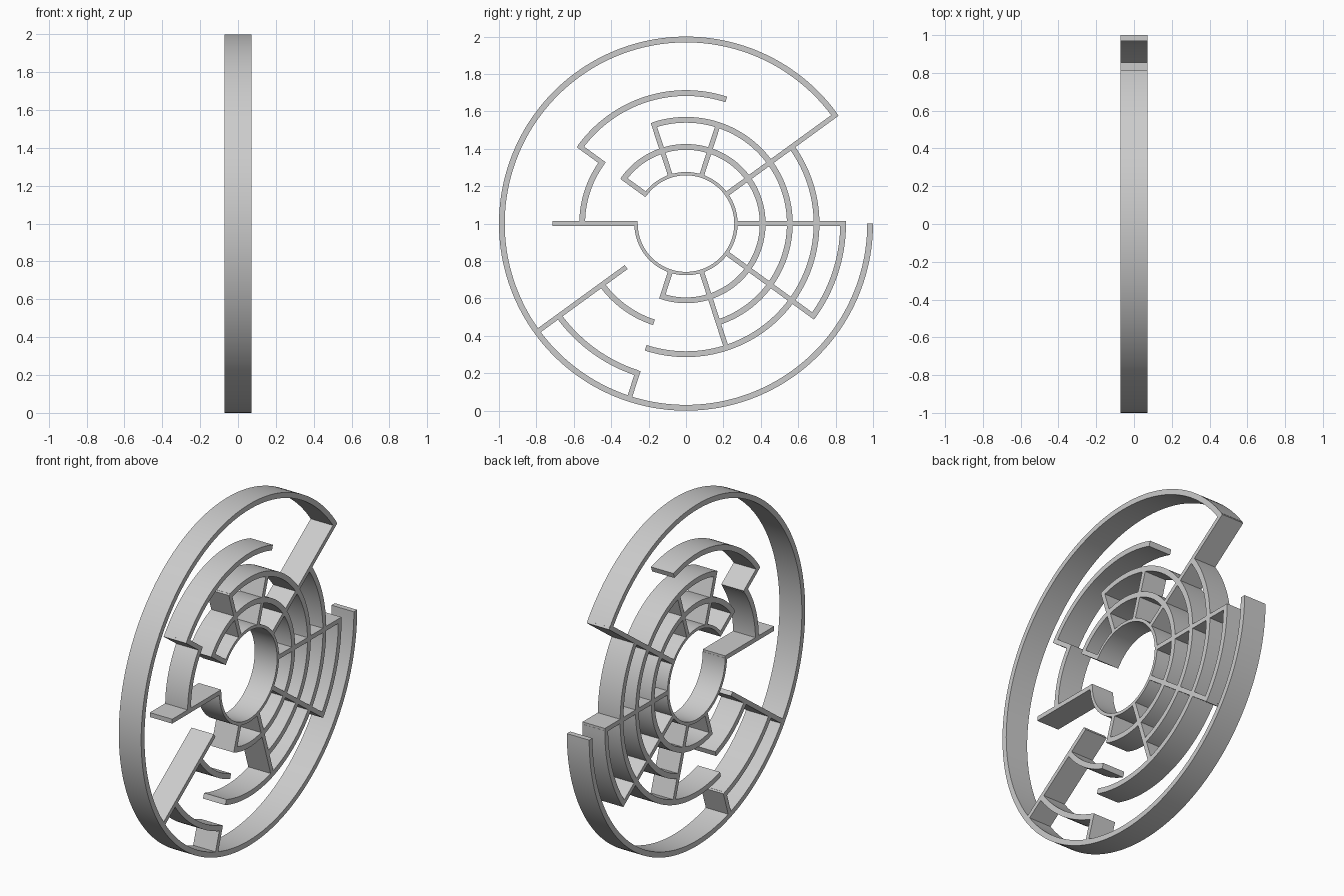
import bpy, bmesh
from math import cos, sin, radians

if "Cube" in bpy.data.objects:
    bpy.data.objects.remove(bpy.data.objects["Cube"])

HALF_DEPTH = 0.0725
RING_W = 0.031
SPOKE_W = 0.026
RADII = [0.267, 0.41, 0.555, 0.698, 0.84, 0.9845]


def polar(r, deg):
    return r * cos(radians(deg)), r * sin(radians(deg)) + 1.0


def loft(name, sections):
    """Closed solid through a row of inner/outer (y, z) point pairs."""
    bm = bmesh.new()
    rows = []
    for (a, b) in sections:
        rows.append([bm.verts.new((x, p[0], p[1])) for p, x in
                     ((a, -HALF_DEPTH), (b, -HALF_DEPTH), (b, HALF_DEPTH), (a, HALF_DEPTH))])
    for r0, r1 in zip(rows, rows[1:]):
        for i in range(4):
            j = (i + 1) % 4
            bm.faces.new((r0[i], r0[j], r1[j], r1[i]))
    bm.faces.new(rows[0])
    bm.faces.new(rows[-1][::-1])
    bmesh.ops.recalc_face_normals(bm, faces=bm.faces)
    me = bpy.data.meshes.new(name)
    bm.to_mesh(me)
    bm.free()
    ob = bpy.data.objects.new(name, me)
    bpy.context.collection.objects.link(ob)
    bpy.ops.object.select_all(action='DESELECT')
    ob.select_set(True)
    bpy.context.view_layer.objects.active = ob
    bpy.ops.object.shade_smooth_by_angle(angle=radians(30))


def ring_half(level):
    return 0.009 if level == 0 else RING_W / 2


def arc_wall(level, start, end):
    h, r = ring_half(level), RADII[level]
    n = round((end - start) / 2)
    angles = [start + (end - start) * i / n for i in range(n + 1)]
    loft("arc_wall", [(polar(r - h, a), polar(r + h, a)) for a in angles])


def spoke_wall(deg, inner, outer):
    # the spoke runs through the full thickness of the rings at both ends
    h = SPOKE_W / 2
    c, s = cos(radians(deg)), sin(radians(deg))
    r0 = RADII[inner] - ring_half(inner) + 0.001
    r1 = RADII[outer] + ring_half(outer) - 0.001
    loft("spoke_wall", [((r * c + h * s, r * s - h * c + 1), (r * c - h * s, r * s + h * c + 1))
                        for r in (r0, r1)])


# Curved walls: ring level, start and end sector (36 degrees each)
for level, a, b in [(0, -5, 4), (1, -3, 4), (2, -2, 3), (2, 4, 5), (2, 6, 7),
                    (3, -3, 1), (3, 2, 4), (4, -1, 0), (4, 6, 7), (5, 1, 10)]:
    arc_wall(level, a * 36, b * 36)

# Straight walls: sector line, inner and outer ring level
for k, i, o in [(0, 0, 4), (1, 0, 5), (2, 0, 2), (3, 0, 2), (4, 0, 1), (4, 2, 3),
                (5, 0, 3), (6, 1, 5), (7, 0, 1), (7, 4, 5), (8, 0, 3), (9, 0, 4)]:
    spoke_wall(k * 36, i, o)
